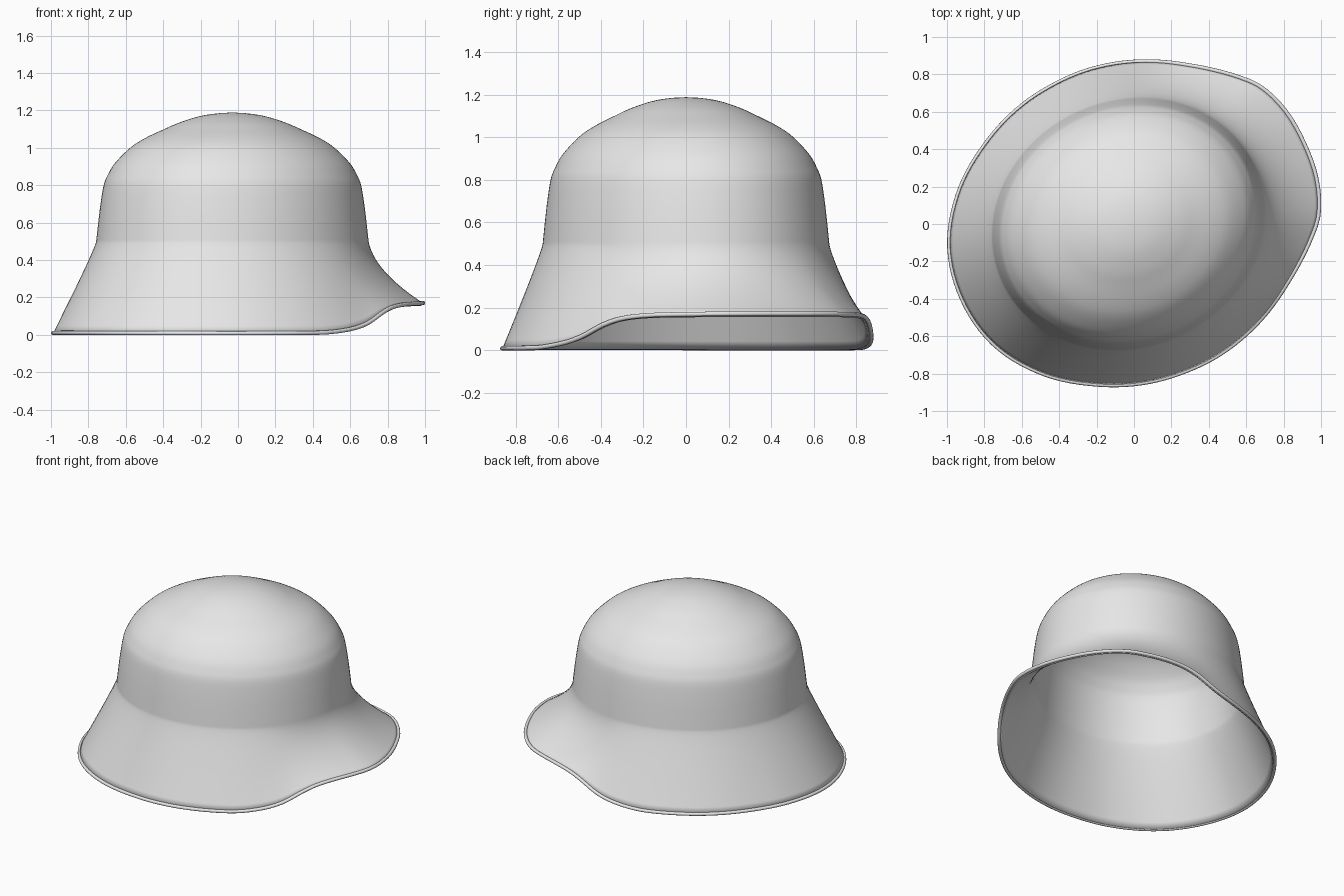
import bpy
import bmesh
from math import cos, sin, radians, pi, sqrt

if "Cube" in bpy.data.objects:
    bpy.data.objects.remove(bpy.data.objects["Cube"], do_unlink=True)

SEGMENTS = 128
TURN = radians(24.5)      # heading of the visor in plan
CENTRE_X = -0.03
BEAD = 0.011              # radius of the rolled edge


def smooth_lookup(xs, ys, x):
    """Cubic Hermite interpolation through a short table, flat at both ends."""
    def slope(k):
        if k == 0 or k == len(xs) - 1:
            return 0.0
        return (ys[k + 1] - ys[k - 1]) / (xs[k + 1] - xs[k - 1])
    x = min(max(x, xs[0]), xs[-1])
    i = max(k for k in range(len(xs) - 1) if xs[k] <= x)
    h = xs[i + 1] - xs[i]
    t = (x - xs[i]) / h
    return ((1 + 2 * t) * (1 - t) ** 2 * ys[i] + t * (1 - t) ** 2 * h * slope(i)
            + t * t * (3 - 2 * t) * ys[i + 1] + t * t * (t - 1) * h * slope(i + 1))


# Rim plan radius and height by angle from the visor axis (mirrored both sides)
RIM_ANGLE = [0, 12, 22, 30, 38, 47, 63, 80, 98, 125, 145, 163, 180]
RIM_RADIUS = [1.045, 1.045, 1.028, .985, .945, .912, .88, .862, .857, .885, .935, .977, .987]
LIFT_ANGLE = [0, 32, 43, 50, 59, 68, 82, 180]
LIFT = [.16, .155, .14, .11, .05, .018, 0, 0]

# Crown profile: relative radius and height, with one mirrored point past the apex
CROWN_R = [-.2, 0, .2, .37, .5, .64, .75, .86, .915, .945, .968, .985, 1.0]
CROWN_Z = [1.175, 1.188, 1.175, 1.14, 1.1, 1.052, 1.0, .92, .855, .8, .7, .6, .5]


def place(phi, radius, z):
    return (CENTRE_X + radius * cos(phi + TURN), radius * sin(phi + TURN), z)


def crown_radius(phi):
    a, b = .742, .658
    return a * b / sqrt((b * cos(phi)) ** 2 + (a * sin(phi)) ** 2)


def rim(phi):
    deg = abs((phi * 180 / pi + 180) % 360 - 180)
    lift = smooth_lookup(LIFT_ANGLE, LIFT, deg)
    return smooth_lookup(RIM_ANGLE, RIM_RADIUS, deg) - BEAD, BEAD + lift, lift / .16


angles = [2 * pi * i / SEGMENTS for i in range(SEGMENTS)]
rows = []

# Crown rows, from just under the apex to the crease
steps = 44
last = len(CROWN_R) - 2
index = list(range(-1, last + 1))
for k in range(1, steps + 1):
    s = last * k / steps
    r, z = smooth_lookup(index, CROWN_R, s), smooth_lookup(index, CROWN_Z, s)
    rows.append([place(p, r * crown_radius(p), z) for p in angles])

# Skirt rows: straight cone at the back, hollow sweep under the visor
steps = 22
for k in range(1, steps + 1):
    t = k / steps
    row = []
    for p in angles:
        r0 = crown_radius(p)
        r2, z2, visor = rim(p)
        r1 = r0 + (r2 - r0) * (.04 + .06 * visor)
        z1 = .45 - .11 * visor
        w0, w1, w2 = (1 - t) ** 2, 2 * t * (1 - t), t * t
        row.append(place(p, w0 * r0 + w1 * r1 + w2 * r2, w0 * .5 + w1 * z1 + w2 * z2))
    rows.append(row)

# Helmet shell mesh
bm = bmesh.new()
apex = bm.verts.new((CENTRE_X, 0, CROWN_Z[1]))
rings = [[bm.verts.new(co) for co in row] for row in rows]
for i in range(SEGMENTS):
    j = (i + 1) % SEGMENTS
    bm.faces.new((apex, rings[0][i], rings[0][j]))
    for upper, lower in zip(rings, rings[1:]):
        bm.faces.new((upper[i], lower[i], lower[j], upper[j]))
mesh = bpy.data.meshes.new("helmet_shell")
bm.to_mesh(mesh)
bm.free()
shell = bpy.data.objects.new("helmet_shell", mesh)
bpy.context.collection.objects.link(shell)
wall = shell.modifiers.new("wall", 'SOLIDIFY')
wall.thickness = 0.018
wall.offset = -1

# Rolled edge following the rim
curve = bpy.data.curves.new("rolled_edge", 'CURVE')
curve.dimensions = '3D'
curve.bevel_depth = BEAD
curve.bevel_resolution = 3
path = curve.splines.new('POLY')
path.points.add(SEGMENTS - 1)
for point, co in zip(path.points, rows[-1]):
    point.co = (*co, 1)
path.use_cyclic_u = True
edge = bpy.data.objects.new("rolled_edge", curve)
bpy.context.collection.objects.link(edge)

# Plain grey finish
grey = bpy.data.materials.new("light_grey")
grey.use_nodes = True
colour = (.8, .8, .8, 1)
grey.diffuse_color = colour
grey.node_tree.nodes["Principled BSDF"].inputs["Base Color"].default_value = colour
for part in (shell, edge):
    part.data.materials.append(grey)

bpy.ops.object.select_all(action='DESELECT')
shell.select_set(True)
bpy.context.view_layer.objects.active = shell
bpy.ops.object.shade_smooth_by_angle(angle=radians(40))
